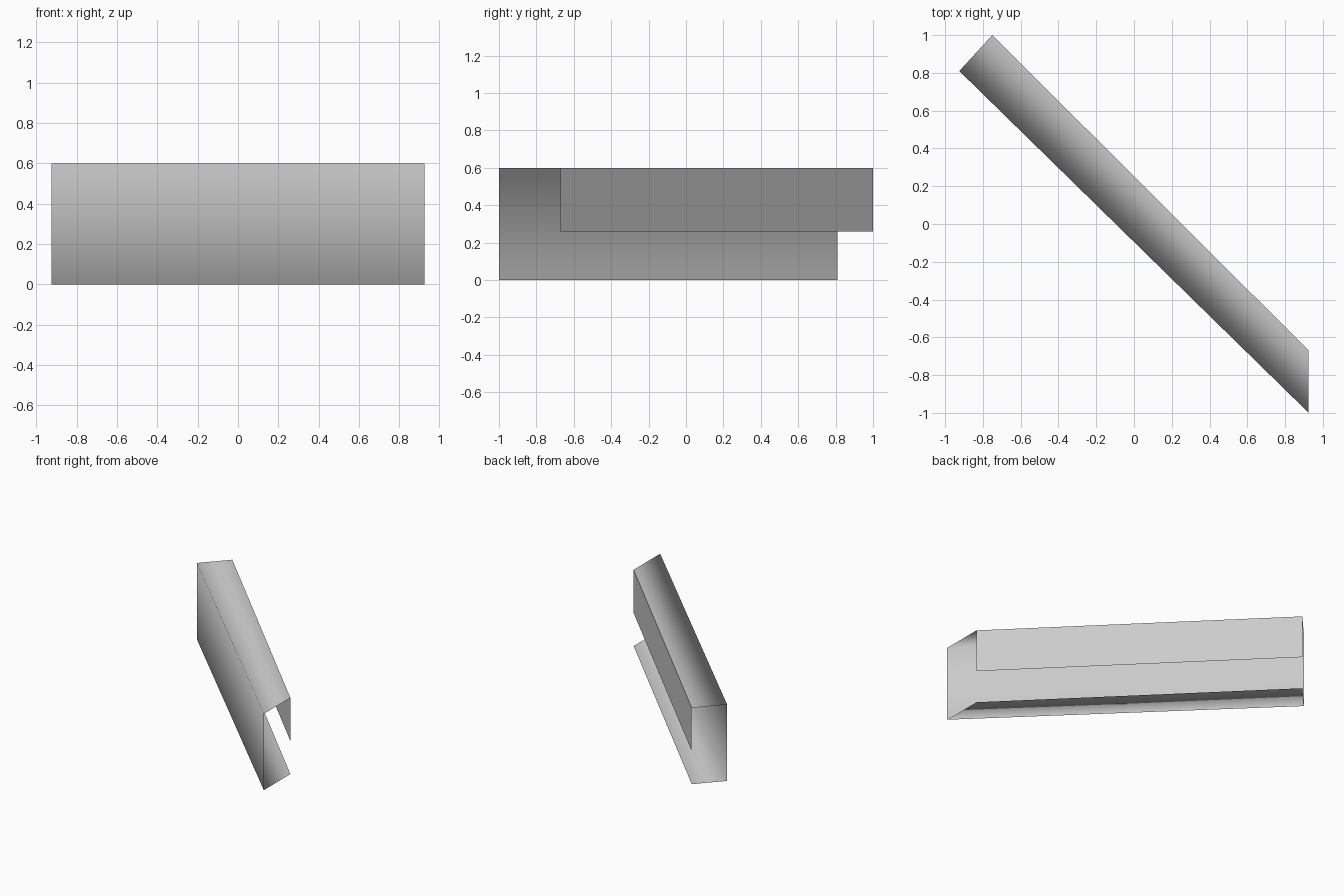
import bpy
import bmesh

cube = bpy.data.objects.get("Cube")
if cube:
    bpy.data.objects.remove(cube, do_unlink=True)

# Plain grey sheet material
grey = bpy.data.materials.new("light grey")
grey.use_nodes = True
colour = (0.6, 0.6, 0.6, 1)
grey.diffuse_color = colour
grey.node_tree.nodes["Principled BSDF"].inputs["Base Color"].default_value = colour

HEIGHT, FLAP_BOTTOM = 0.6, 0.26
# Plan positions of the long edges, left end first
FRONT = ((0.925, -1.0), (-0.925, 0.81))
BACK = ((0.925, -0.67), (-0.75, 1.0))


def folded_sheet(name, profile, smooth):
    """Sweep a profile of (plan edge, height) between the two mitred ends."""
    bm = bmesh.new()
    rows = [[bm.verts.new((x, y, z)) for x, y in edge] for edge, z in profile]
    for (a, b), (c, d) in zip(rows, rows[1:]):
        face = bm.faces.new((a, b, d, c))
        face.smooth = smooth
    mesh = bpy.data.meshes.new(name)
    bm.to_mesh(mesh)
    bm.free()
    mesh.materials.append(grey)
    obj = bpy.data.objects.new(name, mesh)
    bpy.context.collection.objects.link(obj)
    return obj


# Floor, tall front wall and top, softly shaded across the folds
channel = folded_sheet(
    "channel", [(BACK, 0), (FRONT, 0), (FRONT, HEIGHT), (BACK, HEIGHT)], True)
soft = channel.modifiers.new("soft folds", "WEIGHTED_NORMAL")
soft.mode = "FACE_AREA"

# Short flat flap hanging from the back edge of the top
folded_sheet("back_flap", [(BACK, HEIGHT), (BACK, FLAP_BOTTOM)], False)
